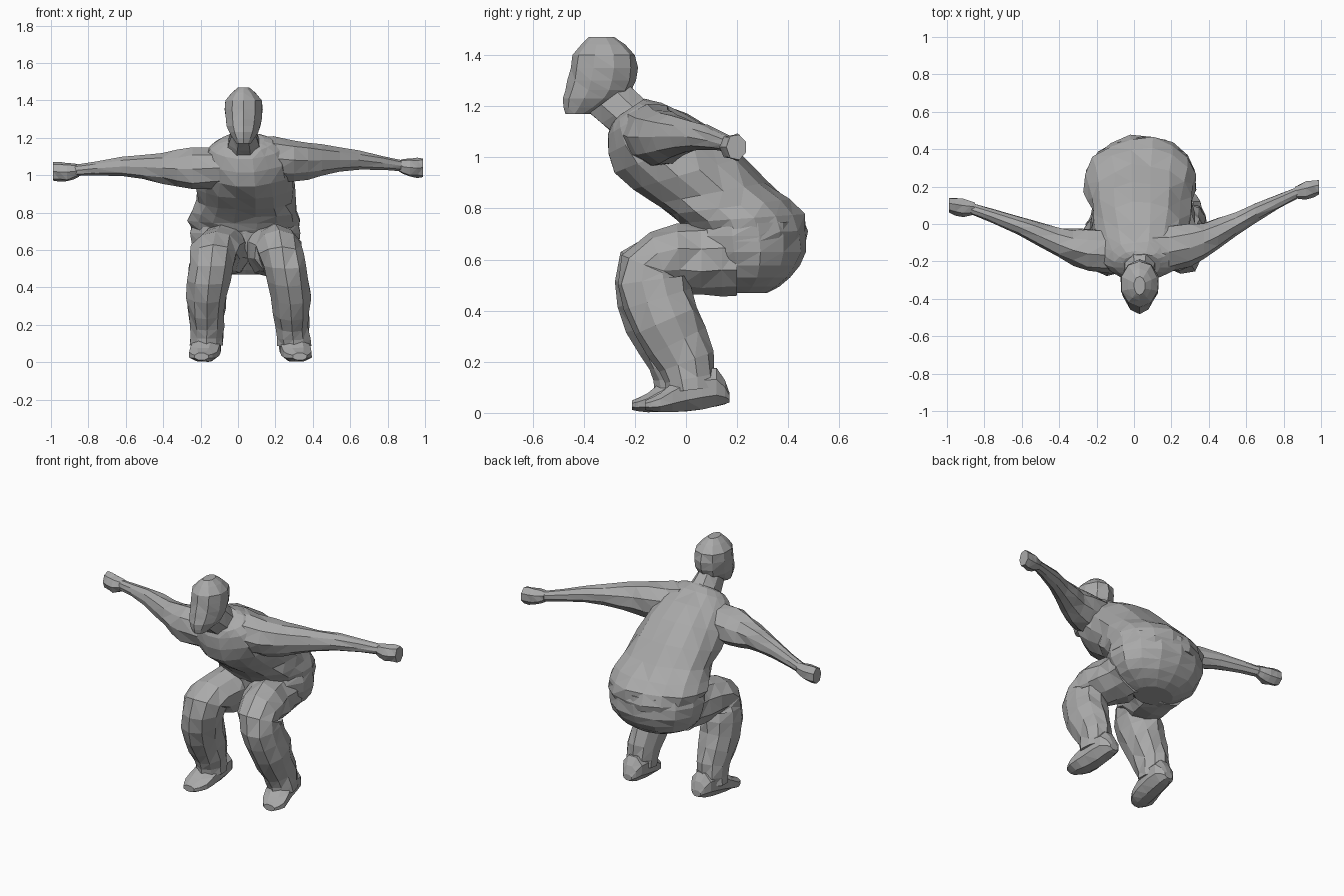
import bpy, bmesh, math, random
from mathutils import Vector

random.seed(4)
cube = bpy.data.objects.get("Cube")
if cube:
    bpy.data.objects.remove(cube)

clay = bpy.data.materials.new("clay grey")
clay.use_nodes = True
GREY = (.4, .4, .4, 1)
clay.diffuse_color = GREY
clay.node_tree.nodes["Principled BSDF"].inputs["Base Color"].default_value = GREY

SIDEWAYS, FORWARD, UP = Vector((1, 0, 0)), Vector((0, 1, 0)), Vector((0, 0, 1))


# Section planes: each gives the two axes of a ring from its centre and path direction
def level(centre, direction):
    return SIDEWAYS, FORWARD


def upright(centre, direction):
    return SIDEWAYS, UP


def across_arm(centre, direction):
    return FORWARD, UP


def across_leg(centre, direction):
    return SIDEWAYS, direction.cross(SIDEWAYS).normalized()


def leaning(centre, direction):
    tilt = max(0, centre.z - .7) * 1.2
    return SIDEWAYS, FORWARD * math.cos(tilt) + UP * math.sin(tilt)


def smooth_path(keys, steps):
    """Fill in rounded stations between the key stations."""
    padded = [keys[0], *keys, keys[-1]]
    stations = []
    for before, start, end, after in zip(padded, padded[1:], padded[2:], padded[3:]):
        for step in range(steps):
            t = step / steps
            stations.append([
                b + (t * (c - a) + t ** 2 * (2 * a - 5 * b + 4 * c - d)
                     + t ** 3 * (3 * (b - c) + d - a)) / 2
                for a, b, c, d in zip(before, start, end, after)])
    return stations + [list(keys[-1])]


def loft(name, keys, plane, sides=10, crumple=.04):
    """Skin stations of x, y, z and two radii with crumpled, flat triangles."""
    stations = smooth_path(keys, steps=2)
    centres = [Vector(station[:3]) for station in stations]
    bm = bmesh.new()
    loops = []
    for k, (centre, station) in enumerate(zip(centres, stations)):
        direction = centres[min(k + 1, len(centres) - 1)] - centres[max(k - 1, 0)]
        u, v = plane(centre, direction)
        loop = []
        for i in range(sides):
            angle = math.tau * (i + .5) / sides
            offset = u * station[3] * math.cos(angle) + v * station[4] * math.sin(angle)
            loop.append(bm.verts.new(centre + offset * random.uniform(1 - crumple / 2, 1 + crumple)))
        loops.append(loop)
    for lower, upper in zip(loops, loops[1:]):
        for i in range(sides):
            j = (i + 1) % sides
            bm.faces.new((lower[i], lower[j], upper[j], upper[i]))
    bm.faces.new(loops[0])
    bm.faces.new(loops[-1])
    bmesh.ops.triangulate(bm, faces=bm.faces[:])
    bmesh.ops.recalc_face_normals(bm, faces=bm.faces[:])
    mesh = bpy.data.meshes.new(name)
    bm.to_mesh(mesh)
    bm.free()
    mesh.materials.append(clay)
    bpy.context.collection.objects.link(bpy.data.objects.new(name, mesh))


def central(x, *sections):
    """Stations on the body's middle line at a constant x."""
    return [(x, *section) for section in sections]


# Trouser seat and the loose shirt above it
loft("trouser_seat", central(
    .04, (.22, .47, .12, .1), (.24, .53, .24, .17), (.24, .63, .29, .23),
    (.23, .74, .29, .23)), leaning, sides=14)
loft("shirt", central(
    .04, (.24, .67, .28, .22), (.22, .76, .3, .24), (.1, .86, .26, .22), (-.08, 1.02, .25, .21),
    (-.2, 1.15, .19, .12), (-.22, 1.19, .1, .07)), leaning, sides=16, crumple=.06)

# Neck and head
loft("neck", central(.03, (-.2, 1.14, .1, .1), (-.3, 1.23, .07, .1)), leaning, sides=8)
loft("head", central(
    .03, (-.42, 1.17, .04, .05), (-.36, 1.23, .08, .12), (-.33, 1.3, .1, .13),
    (-.32, 1.4, .1, .12), (-.33, 1.47, .03, .05)), level)


# The right limbs mirror the left ones, lowered or stepped forward a little
def right_arm_pose(x, y, z, *radii):
    return -x + .08 * (1 - x), y - .1 * x, z - .06 + .04 * x, *radii


def right_leg_pose(x, y, z, *radii):
    drop = max(0, .6 - z)
    return .1 - x + .06 * drop, y - .09 * drop, z, *radii


def left_pose(*station):
    return station


arm = ((.1, -.14, 1.1, .12, .11), (.3, -.11, 1.08, .11, .11), (.45, -.05, 1.08, .08, .08),
       (.65, .06, 1.08, .05, .05), (.88, .17, 1.05, .03, .03))
fist = ((.86, .17, 1.05, .03, .03), (.92, .18, 1.04, .05, .05), (.99, .2, 1.04, .04, .05))
leg = ((.16, .2, .6, .15, .13), (.18, .06, .6, .14, .14), (.22, -.1, .59, .13, .12),
       (.25, -.13, .52, .12, .14), (.28, -.08, .36, .11, .13), (.29, 0, .2, .09, .11),
       (.3, .02, .09, .09, .09))
shoe = ((.29, .17, .06, .03, .02), (.29, .12, .1, .07, .08), (.3, 0, .08, .08, .08),
        (.32, -.1, .04, .08, .04), (.33, -.16, .03, .04, .02))

for side, arm_pose, leg_pose in (("left", left_pose, left_pose),
                                 ("right", right_arm_pose, right_leg_pose)):
    for part, keys, pose, plane, sides, crumple in (
            ("arm", arm, arm_pose, across_arm, 9, .1),
            ("fist", fist, arm_pose, across_arm, 7, .1),
            ("leg", leg, leg_pose, across_leg, 10, .1),
            ("shoe", shoe, leg_pose, upright, 8, .03)):
        loft(f"{side}_{part}", [pose(*key) for key in keys], plane, sides, crumple)
